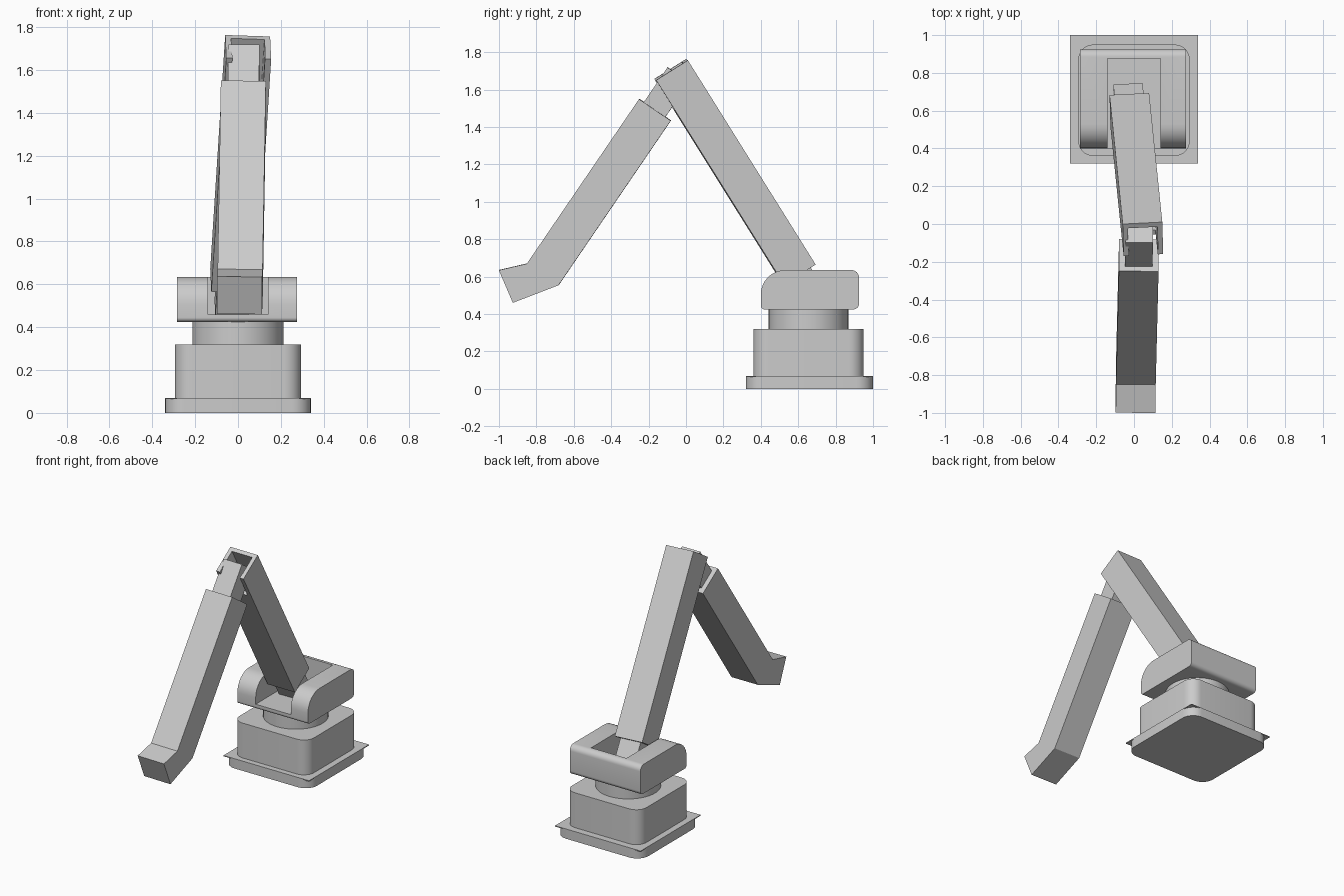
import bpy, bmesh
from math import pi, cos, sin
from mathutils import Matrix, Vector

if "Cube" in bpy.data.objects:
    bpy.data.objects.remove(bpy.data.objects["Cube"])


def frame(origin, side, axis):
    """Local x = side, y = along the axis, z = their cross product."""
    d = Vector(axis).normalized()
    s = Vector(side)
    s = (s - d * s.dot(d)).normalized()
    m = Matrix((s, d, s.cross(d))).transposed().to_4x4()
    m.translation = Vector(origin)
    return m


def prism(name, profile, x0, x1, m=Matrix(), smooth=False):
    """Extrude a local y/z profile from x0 to x1."""
    bm = bmesh.new()
    f = bm.faces.new([bm.verts.new((x0, a, b)) for a, b in profile])
    ext = bmesh.ops.extrude_face_region(bm, geom=[f])
    bmesh.ops.translate(bm, vec=(x1 - x0, 0, 0),
                        verts=[v for v in ext["geom"] if isinstance(v, bmesh.types.BMVert)])
    bmesh.ops.recalc_face_normals(bm, faces=bm.faces)
    me = bpy.data.meshes.new(name)
    bm.to_mesh(me)
    bm.free()
    ob = bpy.data.objects.new(name, me)
    ob.matrix_world = m
    bpy.context.collection.objects.link(ob)
    if smooth:
        shade(ob)
    return ob


def shade(ob):
    bpy.ops.object.select_all(action='DESELECT')
    ob.select_set(True)
    bpy.context.view_layer.objects.active = ob
    bpy.ops.object.shade_smooth_by_angle()


def rect(a0, a1, b0, b1):
    return [(a0, b0), (a1, b0), (a1, b1), (a0, b1)]


def rounded(a0, a1, b0, b1, radii, n=8):
    pts = []
    for i, ((a, b), r) in enumerate(zip(rect(a0, a1, b0, b1), radii)):
        ca = a + (r if a == a0 else -r)
        cb = b + (r if b == b0 else -r)
        for k in range(n + 1):
            t = pi + (i + k / n) * pi / 2
            pts.append((ca + r * cos(t), cb + r * sin(t)))
    return pts


def cut(ob, cutter):
    mod = ob.modifiers.new("cut", 'BOOLEAN')
    mod.operation, mod.solver, mod.object = 'DIFFERENCE', 'EXACT', cutter
    bpy.context.view_layer.update()
    bpy.context.view_layer.objects.active = ob
    bpy.ops.object.modifier_apply(modifier=mod.name)
    bpy.data.objects.remove(cutter)


# Base: rounded foot with a square flange sheet, and the pedestal
up = frame((0, 0, 0), (0, 0, 1), (1, 0, 0))
prism("base_foot", rounded(-.34, .34, .32, 1.0, [.09] * 4), 0, .068, up, True)
prism("base_flange", rect(-.34, .34, .32, 1.0), .064, .07, up)
prism("pedestal", rounded(-.295, .295, .36, .95, [.08] * 4), .07, .32, up, True)

# Turntable
bpy.ops.mesh.primitive_cylinder_add(vertices=48, radius=.213, depth=.12, location=(0, .655, .37))
bpy.context.object.name = "turntable"
shade(bpy.context.object)

# Shoulder fork with the slot for the arm
fork = prism("shoulder_fork", rounded(.40, .925, .425, .635, [.02, .03, .04, .13]), -.285, .275)
cut(fork, prism("slot_cutter", rect(.3, .875, .46, .8), -.14, .14))
shade(fork)

# Upper arm: boxed cover, hollow at the elbow and notched underneath
ua = frame((.045, .005, 1.76), (1, .05, -.033), (-.07, .685, -1.095))
cover = prism("upper_arm_cover", rect(0, 1.29, -.2, 0), -.105, .105, ua)
cut(cover, prism("cavity_cutter", rect(-.1, .4, -.172, -.028), -.078, .078, ua))
cut(cover, prism("notch_cutter", rect(-.1, .2, -.3, -.1), -.076, .076, ua))
prism("upper_arm_core", rect(1.2, 1.44, -.17, -.03), -.0775, .0775, ua)

# Forearm with bent wrist, and the core that joins it to the elbow
fa = frame((.025, -.25, 1.55), (1, -.01, -.007), (-.015, -.60, -.88))
prism("forearm", [(0, 0), (1.065, 0), (1.178, -.104), (1.28, .056), (1.065, .205), (0, .205)],
      -.105, .105, fa)
prism("forearm_core", rect(-.225, .1, .03, .17), -.0725, .0725, fa)
